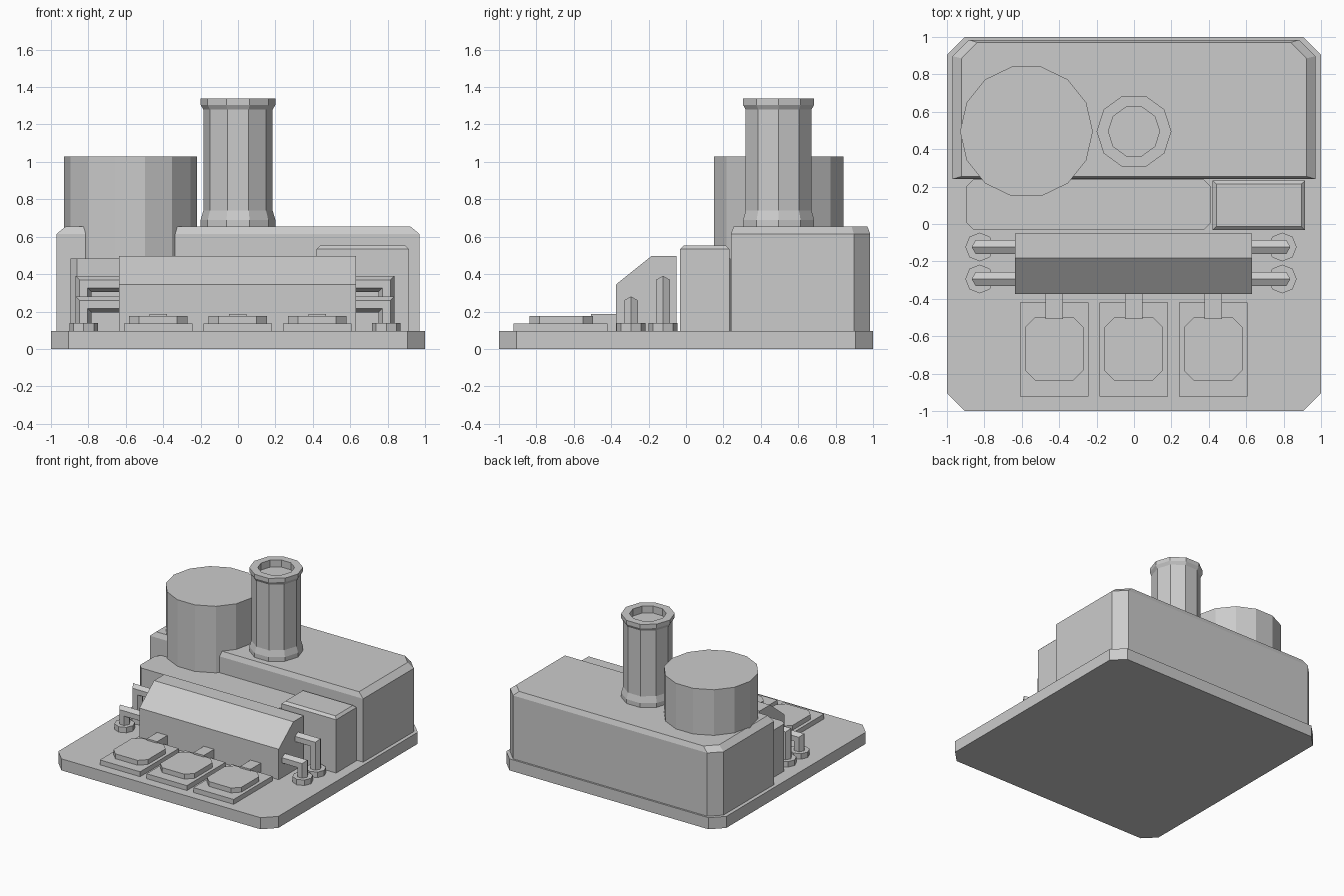
import bpy, bmesh, math

if "Cube" in bpy.data.objects:
    bpy.data.objects.remove(bpy.data.objects["Cube"])

grey = bpy.data.materials.new("plain_grey")
grey.diffuse_color = (0.6, 0.6, 0.6, 1)
grey.use_nodes = True
grey.node_tree.nodes["Principled BSDF"].inputs["Base Color"].default_value = grey.diffuse_color


def loft(name, rings):
    """Skin a stack of equal-length point rings and cap both ends."""
    bm = bmesh.new()
    vs = [[bm.verts.new(p) for p in r] for r in rings]
    n = len(vs[0])
    for a, b in zip(vs, vs[1:]):
        for i in range(n):
            j = (i + 1) % n
            bm.faces.new((a[i], a[j], b[j], b[i]))
    bm.faces.new(vs[0][::-1])
    bm.faces.new(vs[-1])
    bmesh.ops.recalc_face_normals(bm, faces=bm.faces)
    me = bpy.data.meshes.new(name)
    bm.to_mesh(me)
    bm.free()
    me.materials.append(grey)
    ob = bpy.data.objects.new(name, me)
    bpy.context.collection.objects.link(ob)
    return ob


def outline(x0, x1, y0, y1, front=0, back=0):
    """Rectangle with cut front and back corners."""
    pts = []
    for x, y, sx, sy, c, flip in ((x0, y0, 1, 1, front, 0), (x1, y0, -1, 1, front, 1),
                                  (x1, y1, -1, -1, back, 0), (x0, y1, 1, -1, back, 1)):
        if c:
            cut = [(x, y + sy * c), (x + sx * c, y)]
            pts += cut[::-1] if flip else cut
        else:
            pts.append((x, y))
    return pts


def slab(name, pts, z0, z1):
    return loft(name, [[(x, y, z) for x, y in pts] for z in (z0, z1)])


def turned(name, cx, cy, sides, profile):
    """Low-poly turned shape from (radius, z) pairs."""
    ang = [math.tau * k / sides for k in range(sides)]
    return loft(name, [[(cx + r * math.cos(a), cy + r * math.sin(a), z) for a in ang]
                       for r, z in profile])


G = 0.095  # top of the base plate

# Base plate
slab("base_plate", outline(-1, 1, -1, 1, 0.095, 0.095), 0, G)

# Main hall with cut back corners and sloped roof edge
wall = outline(-0.97, 0.97, 0.24, 0.985, 0, 0.088)
roof = [(x * 0.95, 0.6125 + (y - 0.6125) * 0.96) for x, y in wall]
loft("main_hall", [[(x, y, z) for x, y in p]
                   for p, z in ((wall, G), (wall, 0.615), (roof, 0.655))])

# Tank and chimney
turned("storage_tank", -0.575, 0.495, 14, [(0.355, G), (0.355, 1.03)])
turned("chimney", 0, 0.495, 10, [(0.2, 0.64), (0.2, 0.69), (0.185, 0.74), (0.185, 1.28),
                                 (0.2, 1.305), (0.2, 1.338), (0.137, 1.338), (0.137, 1.28)])

# Long middle block and small side block
slab("middle_block", outline(-0.895, 0.41, -0.03, 0.237, 0.035, 0.035), G, 0.483)
low = outline(0.42, 0.915, -0.033, 0.232)
top = outline(0.44, 0.895, -0.013, 0.214)
loft("side_block", [[(x, y, z) for x, y in p]
                    for p, z in ((low, G), (low, 0.533), (top, 0.552))])

# Sloped machine housing
section = [(-0.05, G), (-0.05, 0.498), (-0.183, 0.498), (-0.374, 0.345), (-0.374, G)]
loft("sloped_housing", [[(x, y, z) for y, z in section] for x in (-0.635, 0.632)])

# Three pads, each with a raised plate and a feed bar
for i, cx in enumerate((-0.427, -0.002, 0.423)):
    slab(f"pad_{i}", outline(cx - 0.183, cx + 0.183, -0.922, -0.42), G, 0.135)
    slab(f"pad_top_{i}", outline(cx - 0.156, cx + 0.156, -0.838, -0.497, 0.055, 0.055), 0.13, 0.175)
    slab(f"feed_bar_{i}", outline(cx - 0.047, cx + 0.047, -0.508, -0.37), G, 0.188)

# Bent six-sided pipes with floor flanges, two on each end of the housing
hexagon = [(0.043 * math.cos(k * math.pi / 3), 0.043 * math.sin(k * math.pi / 3)) for k in range(6)]
for side, s, cx in (("left", -1, -0.825), ("right", 1, 0.793)):
    for row, cy, cz in (("rear", -0.123, 0.348), ("front", -0.294, 0.238)):
        loft(f"pipe_{side}_{row}", [[(s * 0.62, cy + w, cz + o) for o, w in hexagon],
                                    [(cx + s * o, cy + w, cz + o) for o, w in hexagon],
                                    [(cx + s * o, cy + w, 0.1) for o, w in hexagon]])
        turned(f"flange_{side}_{row}", cx, cy, 8, [(0.077, G), (0.077, 0.14)])
